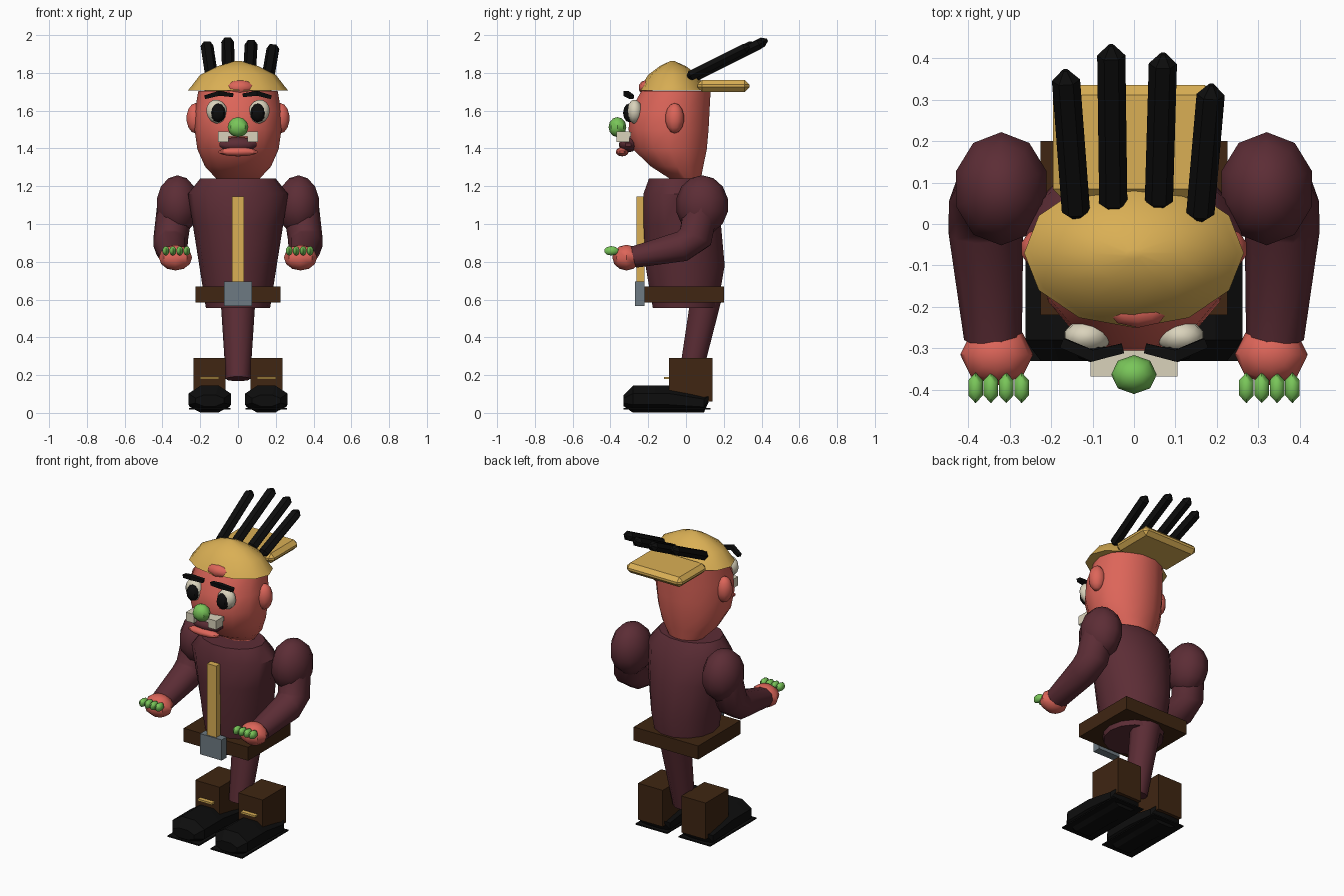
import bpy, bmesh, math
from mathutils import Vector, Matrix

if "Cube" in bpy.data.objects:
    bpy.data.objects.remove(bpy.data.objects["Cube"])


def material(name, r, g, b):
    m = bpy.data.materials.new(name)
    m.use_nodes = True
    m.diffuse_color = (r, g, b, 1)
    m.node_tree.nodes["Principled BSDF"].inputs["Base Color"].default_value = (r, g, b, 1)
    return m


skin = material("red_skin", .72, .13, .1)
maroon = material("maroon_cloth", .107, .026, .036)
gold = material("gold", .7, .43, .09)
black = material("black", .004, .004, .004)
brown = material("brown_leather", .05, .019, .006)
grey = material("grey_metal", .155, .195, .223)
green = material("green", .19, .56, .1)
cream = material("cream", .7, .65, .5)


def finish(bm, name, mat, angle=42):
    bmesh.ops.recalc_face_normals(bm, faces=bm.faces)
    for f in bm.faces:
        f.smooth = True
    for e in bm.edges:
        e.smooth = e.calc_face_angle(0) < math.radians(angle)
    me = bpy.data.meshes.new(name)
    bm.to_mesh(me)
    bm.free()
    me.materials.append(mat)
    ob = bpy.data.objects.new(name, me)
    bpy.context.collection.objects.link(ob)
    return ob


def box(name, mat, low, high, bevel=0):
    low, high = Vector(low), Vector(high)
    bm = bmesh.new()
    bmesh.ops.create_cube(bm, size=1)
    bmesh.ops.scale(bm, vec=high - low, verts=bm.verts)
    bmesh.ops.translate(bm, vec=(low + high) / 2, verts=bm.verts)
    if bevel:
        bmesh.ops.bevel(bm, geom=bm.edges[:], offset=bevel, segments=1, affect='EDGES')
    return finish(bm, name, mat, 25)


def ball(name, mat, center, radii, segs=10, rings=7, tilt=0):
    bm = bmesh.new()
    bmesh.ops.create_uvsphere(bm, u_segments=segs, v_segments=rings, radius=1)
    bmesh.ops.transform(bm, verts=bm.verts, matrix=Matrix.Translation(center)
                        @ Matrix.Rotation(tilt, 4, 'Y') @ Matrix.Diagonal((*radii, 1)))
    return finish(bm, name, mat)


def sweep(name, mat, stations, n=10, axis=None, half=False, angle=42):
    """Skin elliptical rings (centre, width radius, depth radius) along a path."""
    pts = [Vector(s[0]) for s in stations]
    bm = bmesh.new()
    rings = []
    for i, (_, ru, rv) in enumerate(stations):
        t = Vector(axis) if axis else pts[min(i + 1, len(pts) - 1)] - pts[max(i - 1, 0)]
        t.normalize()
        ref = Vector((0, 1, 0)) if abs(t.x) > .8 else Vector((1, 0, 0))
        u = (ref - t * ref.dot(t)).normalized()
        v = t.cross(u)
        k = 1 / math.cos(math.pi / n) if half else 1
        ring = []
        for j in range(n):
            a = 2 * math.pi * (j + .5 * half) / n
            ring.append(bm.verts.new(pts[i] + u * ru * k * math.cos(a) + v * rv * k * math.sin(a)))
        rings.append(ring)
    for a, b in zip(rings, rings[1:]):
        for j in range(n):
            bm.faces.new((a[j], a[(j + 1) % n], b[(j + 1) % n], b[j]))
    bm.faces.new(rings[0])
    bm.faces.new(rings[-1])
    return finish(bm, name, mat, angle)


def loft(name, mat, profile, n=12):
    """Upright body from rows of height, half width, front y, back y."""
    return sweep(name, mat, [((0, (f + b) / 2, z), w, (b - f) / 2) for z, w, f, b in profile],
                 n, axis=(0, 0, 1))


# Torso, belt and single central leg
loft("torso", maroon, [(.555, .17, -.18, .17), (.78, .205, -.22, .21), (1.0, .24, -.23, .19),
                       (1.16, .265, -.23, .15), (1.24, .2, -.2, .1)], 14)
box("belt", brown, (-.225, -.22, .585), (.225, .2, .67))
box("buckle", grey, (-.075, -.27, .565), (.075, -.22, .695))
box("tie", gold, (-.032, -.262, .6), (.032, -.22, 1.145))
sweep("leg", maroon, [((0, .105, .6), .092, .085), ((0, .02, .18), .065, .062)], 10)

# Head with skin showing through the front of the helmet
loft("head", skin, [(1.235, .11, -.08, .08), (1.305, .175, -.19, .095), (1.395, .215, -.285, .115),
                    (1.5, .23, -.31, .125), (1.6, .228, -.3, .13), (1.705, .21, -.24, .135)], 14)
ball("forehead_patch", skin, (.01, -.212, 1.722), (.075, .04, .04), 8, 5)

# Helmet with rear flap and spikes
loft("helmet", gold, [(1.708, .265, -.25, .11), (1.725, .25, -.24, .1), (1.79, .2, -.2, .06),
                      (1.835, .11, -.14, 0), (1.862, .02, -.085, -.06)], 12)
box("helmet_flap", gold, (-.195, .06, 1.7), (.195, .335, 1.762), .024)
for x0, y0, x1, y1 in ((-.14, .03, -.165, .36), (-.05, .05, -.055, .42),
                       (.06, .055, .07, .4), (.16, .025, .186, .325)):
    base = Vector((x0, y0, 1.785))
    tip = Vector((x1, y1, 1.785 + .5 * (y1 - y0)))
    way = (tip - base).normalized()
    sweep("helmet_spike", black, [(base - way * .02, .008, .008), (base, .034, .03),
                                  (tip - way * .015, .034, .03), (tip + way * .012, .008, .008)],
          6, angle=20)

# Nose, mouth and teeth
ball("nose", green, (0, -.363, 1.513), (.055, .047, .053), 8, 6)
ball("mouth", maroon, (0, -.305, 1.42), (.105, .05, .04))
ball("lower_lip", skin, (0, -.338, 1.382), (.11, .034, .024))
box("upper_teeth", cream, (-.105, -.362, 1.462), (.105, -.29, 1.488))

for s, side in ((1, "left_"), (-1, "right_")):
    # Face features
    box(side + "tooth", cream, (min(s * .05, s * .105), -.368, 1.434),
        (max(s * .05, s * .105), -.3, 1.49))
    ball(side + "ear", skin, (s * .225, -.06, 1.56), (.05, .05, .08))
    ball(side + "eye", cream, (s * .112, -.272, 1.595), (.058, .042, .064), tilt=s * .3)
    ball(side + "pupil", black, (s * .105, -.3, 1.588), (.04, .033, .05), 8, 6)
    sweep(side + "brow", black, [((s * .172, -.287, 1.672), .012, .01),
                                 ((s * .1, -.318, 1.692), .014, .013),
                                 ((s * .028, -.3, 1.682), .012, .01)], 4, half=True, angle=20)

    # Arm and hand
    ball(side + "shoulder", maroon, (s * .32, .085, 1.1), (.118, .14, .158))
    sweep(side + "arm", maroon, [((s * .335, .08, 1.08), .095, .095), ((s * .355, .05, .93), .092, .095),
                                 ((s * .357, -.02, .882), .09, .085),
                                 ((s * .34, -.275, .825), .07, .06)], 10)
    ball(side + "hand", skin, (s * .331, -.315, .822), (.088, .075, .068), 8, 6)
    for i in range(4):
        ball(side + "fingertip", green, (s * (.271 + .037 * i), -.395, .858), (.021, .039, .025), 6, 5)

    # Boot, shoe and sole
    x = s * .15
    box(side + "boot", brown, (x - .085, -.09, .06), (x + .085, .14, .29))
    box(side + "boot_trim", gold, (x - .05, -.116, .179), (x + .05, -.085, .191))
    sweep(side + "shoe", black, [((x, -.33, .065), .075, .03), ((x, -.28, .073), .112, .072),
                                 ((x, -.09, .073), .112, .072), ((x, .095, .052), .105, .05),
                                 ((x, .125, .085), .08, .015)], 8, axis=(0, 1, 0), half=True, angle=20)
    box(side + "sole", black, (x - .11, -.33, .018), (x + .11, .13, .026))
